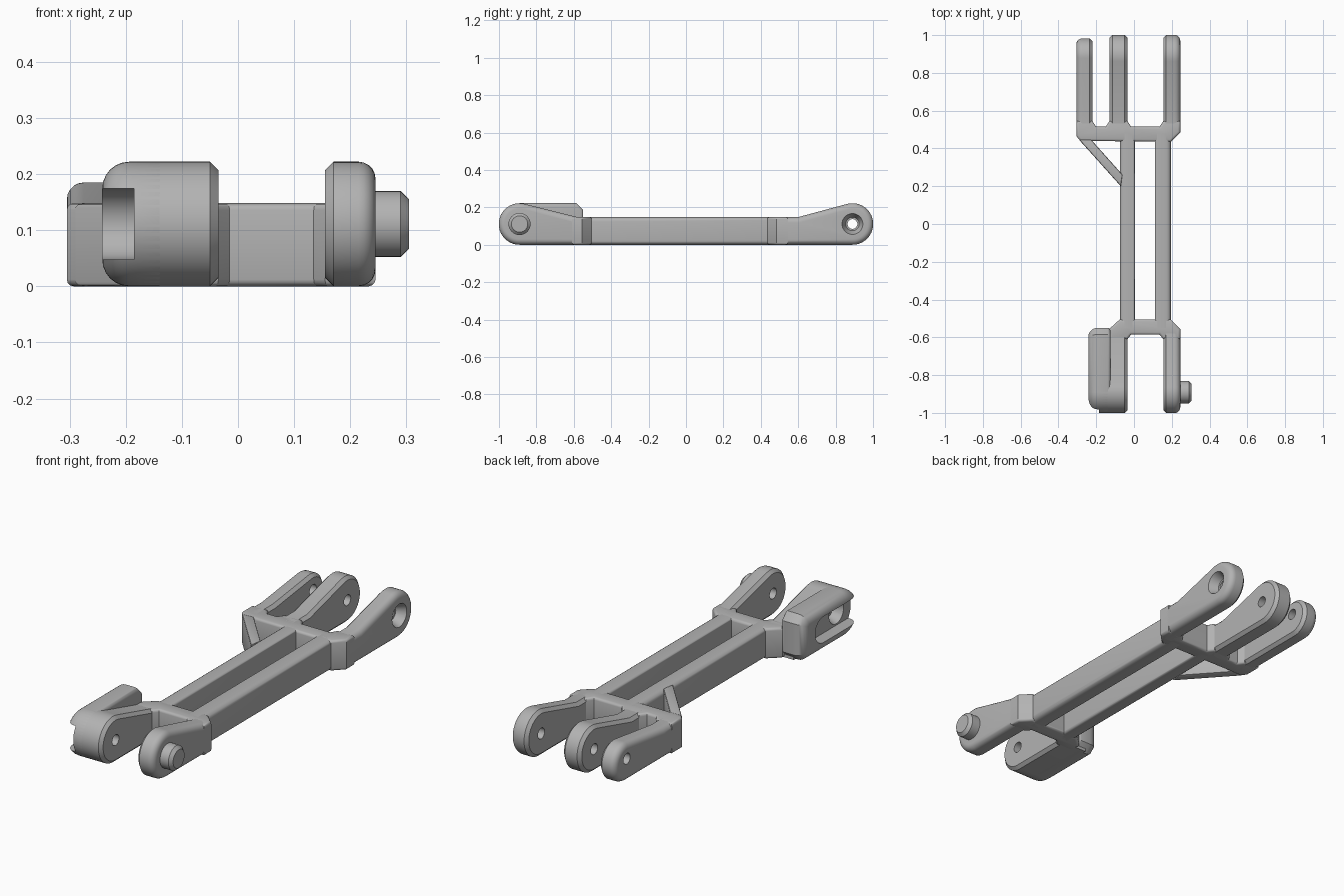
import bpy, bmesh, math

if "Cube" in bpy.data.objects:
    bpy.data.objects.remove(bpy.data.objects["Cube"])

mat = bpy.data.materials.new("light_grey")
mat.use_nodes = True
GREY = (0.45, 0.45, 0.45, 1)
mat.diffuse_color = GREY
mat.node_tree.nodes["Principled BSDF"].inputs["Base Color"].default_value = GREY

PIVOT, MID, TOP = 0.89, 0.111, 0.148   # pivot distance, pivot height, rail height


def arc(cy, cz, r, start, end, n=24):
    return [(cy + r * math.cos(math.radians(start + (end - start) * i / n)),
             cz + r * math.sin(math.radians(start + (end - start) * i / n)))
            for i in range(n + 1)]


def solid(name, pts, lo, hi, axis="x", bev=(0, 0), segs=(1, 1)):
    """Extrude a profile along an axis and round or chamfer each end rim."""
    k = 0 if axis == "x" else 2
    bm = bmesh.new()

    def ring(t):
        return [bm.verts.new((t, a, b) if k == 0 else (a, b, t)) for a, b in pts]
    r0, r1 = ring(lo), ring(hi)
    n = len(pts)
    bm.faces.new(r0)
    bm.faces.new(r1)
    for i in range(n):
        bm.faces.new((r0[i], r0[(i + 1) % n], r1[(i + 1) % n], r1[i]))
    bmesh.ops.recalc_face_normals(bm, faces=bm.faces)
    for t, width, seg in zip((lo, hi), bev, segs):
        if width:
            rim = [e for e in bm.edges if all(abs(v.co[k] - t) < 1e-5 for v in e.verts)]
            bmesh.ops.bevel(bm, geom=rim, offset=width, segments=seg, profile=0.5,
                            affect="EDGES", clamp_overlap=False)
    bmesh.ops.recalc_face_normals(bm, faces=bm.faces)
    me = bpy.data.meshes.new(name)
    bm.to_mesh(me)
    bm.free()
    me.materials.append(mat)
    ob = bpy.data.objects.new(name, me)
    bpy.context.collection.objects.link(ob)
    return ob


def cone(name, y, x0, x1, r0, r1):
    """Round cutter lying along x."""
    ob = solid(name, arc(y, MID, 1, 0, 348.75, 31), x0, x1)
    for v in ob.data.vertices:
        r = r0 if abs(v.co.x - x0) < 1e-5 else r1
        v.co.y = y + (v.co.y - y) * r
        v.co.z = MID + (v.co.z - MID) * r
    ob.hide_render = True
    return ob


def cut(ob, *cutters):
    bpy.context.view_layer.objects.active = ob
    for c in cutters:
        m = ob.modifiers.new("cut", "BOOLEAN")
        m.operation, m.solver, m.object = "DIFFERENCE", "EXACT", c
        bpy.ops.object.modifier_apply(modifier=m.name)


def prong(name, lo, hi, side, root, foot, r, bev, segs):
    """Fork arm: round eye, sloping top, flat underside."""
    dy, dz = foot - PIVOT, TOP - r
    tangent = math.degrees(math.atan2(dz, dy) - math.acos(r / math.hypot(dy, dz)))
    pts = arc(PIVOT, r, r, -90, tangent) + [(foot, TOP), (root, TOP), (root, 0)]
    return solid(name, [(side * y, z) for y, z in pts], lo, hi, "x", bev, segs)


# Long rails
for name, lo, hi, bev in (("left_rail", 0.11, 0.195, (0.012, 0.025)),
                          ("right_rail", -0.075, 0.005, (0.025, 0.012))):
    solid(name, [(-0.55, 0), (0.48, 0), (0.48, TOP), (-0.55, TOP)], lo, hi, "x", bev, (4, 4))

# Cross bars with shoulders and corner gussets
solid("back_yoke",
      [(-0.285, 0.44), (0.195, 0.435), (0.245, 0.485), (0.245, 0.545), (0.155, 0.545),
       (0.135, 0.515), (-0.015, 0.515), (-0.035, 0.545), (-0.13, 0.545), (-0.15, 0.515),
       (-0.2, 0.515), (-0.22, 0.545), (-0.305, 0.545), (-0.305, 0.465)],
      0, TOP, "z", (0.012, 0.012), (3, 3))
solid("front_yoke",
      [(0.195, -0.505), (0.245, -0.555), (0.245, -0.61), (0.155, -0.61), (0.135, -0.585),
       (-0.015, -0.585), (-0.035, -0.61), (-0.13, -0.61), (-0.13, -0.555), (-0.075, -0.505)],
      0, TOP, "z", (0.012, 0.012), (3, 3))

# Diagonal brace
solid("diagonal_brace", [(-0.29, 0.445), (-0.07, 0.2), (-0.06, 0.26), (-0.23, 0.45)],
      0, TOP, "z", (0.008, 0.008), (2, 2))

# Back fork arms
back_left = prong("back_left_arm", 0.155, 0.245, 1, 0.48, 0.6, 0.111, (0.015, 0.03), (1, 5))
back_middle = prong("back_middle_arm", -0.13, -0.035, 1, 0.46, 0.6, 0.111, (0.015, 0.015), (1, 1))
back_right = prong("back_right_arm", -0.305, -0.22, 1, 0.465, 0.6, 0.0925, (0.03, 0.015), (5, 1))

# Front fork arms
front_left = prong("front_left_arm", 0.155, 0.245, -1, 0.555, 0.58, 0.111, (0.015, 0.03), (1, 5))
front_right = prong("front_right_arm", -0.18, -0.035, -1, 0.57, 0.6, 0.111, (0, 0.015), (1, 1))

# Latch housing on the front right arm
housing_profile = arc(-PIVOT, MID, MID, 270, 90) + [
    (-0.585, 0.222), (-0.55, 0.187), (-0.55, 0.035), (-0.585, 0)]
housing = solid("latch_housing", housing_profile, -0.242, -0.125, "x", (0.048, 0.015), (6, 3))

# Pivot pin with chamfered tip
solid("pivot_pin", arc(-PIVOT, MID, 0.059, 0, 348.75, 31), 0.2, 0.305, "x", (0, 0.015))

# Bores, countersinks and the pin slot
back_bore = cone("back_bore", PIVOT, -0.5, 0.5, 0.026, 0.026)
back_sink = cone("back_countersink", PIVOT, 0.2, 0.25, 0.036, 0.058)
front_bore = cone("front_bore", -PIVOT, -0.5, 0.195, 0.026, 0.026)
front_sink = cone("front_countersink", -PIVOT, -0.19, -0.14, 0.058, 0.036)
slot = solid("pin_slot", arc(-0.71, MID, 0.063, -90, 90, 20) + [(-1.1, 0.174), (-1.1, 0.048)],
             -0.4, -0.185)
slot.hide_render = True

cut(back_left, back_bore, back_sink)
cut(back_middle, back_bore)
cut(back_right, back_bore)
cut(front_left, front_bore)
cut(front_right, front_bore, front_sink)
cut(housing, slot, front_bore, front_sink)
helpers = [back_bore, back_sink, front_bore, front_sink, slot]
for c in helpers:
    bpy.data.objects.remove(c)

# Smooth shading with sharp edges kept
for ob in bpy.context.view_layer.objects:
    ob.select_set(ob.type == "MESH")
bpy.context.view_layer.objects.active = housing
bpy.ops.object.shade_smooth_by_angle(angle=math.radians(32))
